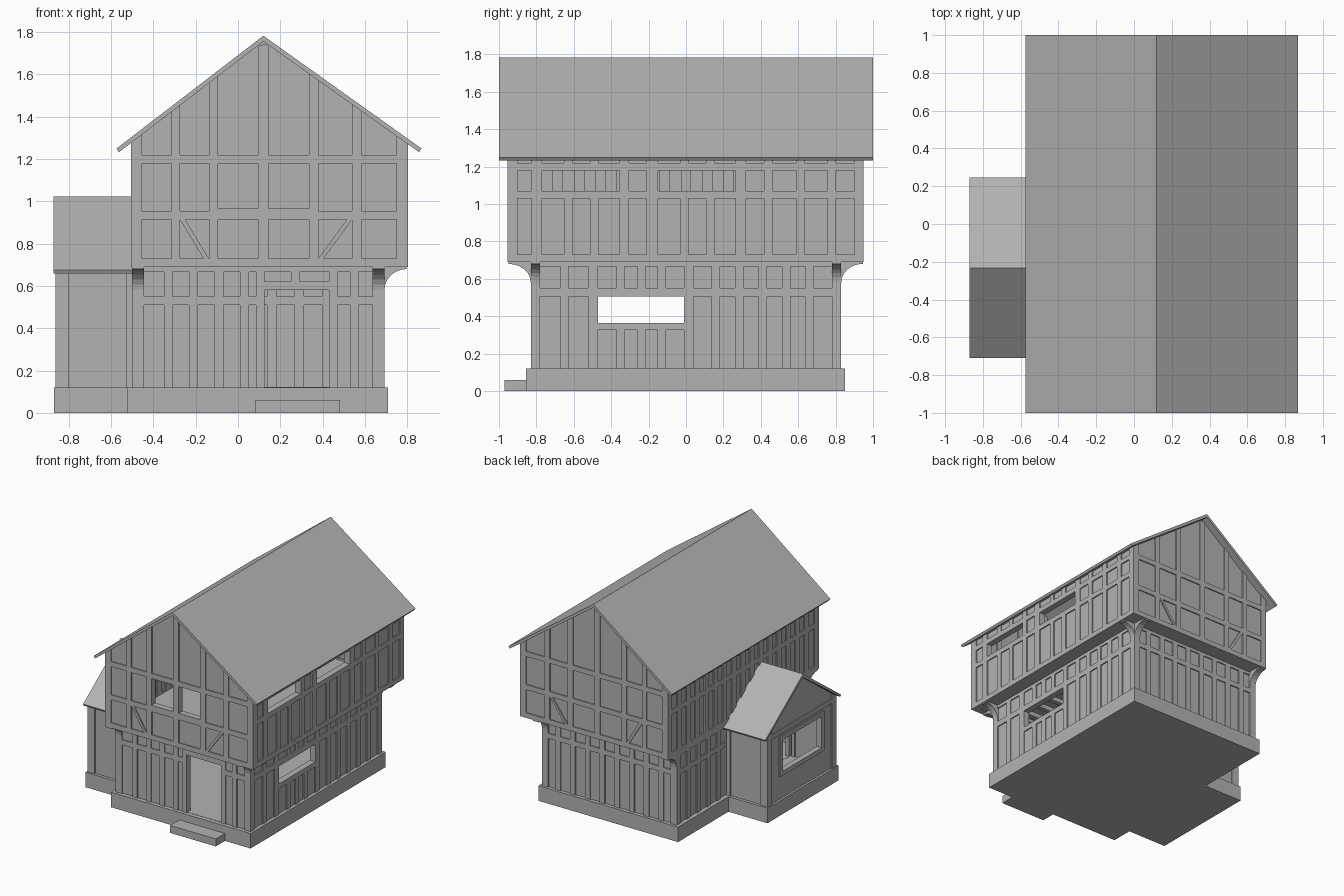
import bpy, bmesh, math
from mathutils import Vector

if "Cube" in bpy.data.objects:
    bpy.data.objects.remove(bpy.data.objects["Cube"])

XL, XR = -0.505, 0.803         # upper storey walls
YF, YB = -0.955, 0.95
LX0, LX1, LY = -0.50, 0.692, 0.83  # lower storey walls
RIDGE, TOP = 0.12, 1.783

grey = bpy.data.materials.new("mid_grey")
grey.diffuse_color = (0.45, 0.45, 0.45, 1)
grey.use_nodes = True
grey.node_tree.nodes["Principled BSDF"].inputs["Base Color"].default_value = grey.diffuse_color


def P(plane, u, v, w):
    return Vector((u, w, v)) if plane == 'front' else Vector((w, u, v))


def rect(u0, u1, z0, z1):
    return [(u0, z0), (u1, z0), (u1, z1), (u0, z1)]


def prism(bm, plane, pts, w0, w1, holes=()):
    """Extrude a 2D outline (with optional holes) from w0 to w1."""
    loops = [[bm.verts.new(P(plane, u, v, w0)) for u, v in lp] for lp in [pts, *holes]]
    if holes:
        edges = [bm.edges.new((lp[i - 1], lp[i])) for lp in loops for i in range(len(lp))]
        res = bmesh.ops.triangle_fill(bm, use_beauty=True, use_dissolve=False,
                                      edges=edges, normal=P(plane, 0, 0, 1))
        faces = [g for g in res['geom'] if isinstance(g, bmesh.types.BMFace)]
    else:
        faces = [bm.faces.new(loops[0])]
    ext = bmesh.ops.extrude_face_region(bm, geom=faces, use_keep_orig=True)
    verts = [g for g in ext['geom'] if isinstance(g, bmesh.types.BMVert)]
    bmesh.ops.translate(bm, verts=verts, vec=P(plane, 0, 0, w1 - w0))


def part(name, pieces):
    bm = bmesh.new()
    for p in pieces:
        prism(bm, *p)
    bmesh.ops.recalc_face_normals(bm, faces=bm.faces)
    me = bpy.data.meshes.new(name)
    bm.to_mesh(me)
    bm.free()
    me.materials.append(grey)
    ob = bpy.data.objects.new(name, me)
    bpy.context.collection.objects.link(ob)
    return ob


def box(name, x0, x1, y0, y1, z0, z1):
    return part(name, [('front', rect(x0, x1, z0, z1), y0, y1)])


def roof_under(x):
    return TOP - 0.024 - (0.768 * (RIDGE - x) if x < RIDGE else 0.713 * (x - RIDGE))


def studs(plane, spans, z0, top, w0, w1, holes=()):
    """Vertical timbers, interrupted at openings; top may be a roof-line function."""
    out = []
    for a, b in spans:
        ta, tb = (top(a), top(b)) if callable(top) else (top, top)
        low = z0
        for hu0, hu1, hz0, hz1 in holes:
            if hu0 < (a + b) / 2 < hu1:
                if hz0 - low > 0.02:
                    out.append((plane, rect(a, b, low, hz0), w0, w1))
                low = hz1
        out.append((plane, [(a, low), (b, low), (b, tb), (a, ta)], w0, w1))
    return out


def rails(plane, items, w0, w1):
    return [(plane, rect(*r), w0, w1) for r in items]


def even(a, b, n, w):
    return [(a + (b - a) * i / (n - 1) - w / 2, a + (b - a) * i / (n - 1) + w / 2) for i in range(n)]


def framed_wall(name, plane, outline, holes, outer, inward, timbers_fn):
    """Thin infill panel set slightly back between thicker timbers."""
    s = inward
    part(name + "_panel", [(plane, outline, outer + s * 0.009, outer + s * 0.04, [rect(*h) for h in holes])])
    part(name + "_timbers", timbers_fn(outer, outer + s * 0.05))


# Plinth and door step
box("plinth", -0.525, 0.71, -0.855, 0.85, 0, 0.12)
box("bay_plinth", -0.87, -0.52, -0.68, 0.215, 0, 0.12)
box("door_step", 0.08, 0.483, -0.97, -0.85, 0, 0.06)

# Upper floor slab and the joists below it
box("upper_floor", XL + 0.005, XR - 0.005, YF + 0.005, YB - 0.005, 0.692, 0.715)
part("floor_joists", [('front', rect(LX0 + 0.04, LX1 - 0.04, 0.655, 0.695), y - 0.018, y + 0.018)
                      for y in [-0.7 + 0.14 * i for i in range(11)]])

# Lower storey: front with door, back, right with window, left opening into the bay
door = (0.125, 0.43, 0.122, 0.58)
window = (-0.47, -0.01, 0.365, 0.505)
bay_opening = (-0.60, 0.14, 0.122, 0.62)
corner_x = [(LX0, LX0 + 0.055), (LX1 - 0.055, LX1)]
corner_y = [(-LY, -LY + 0.05), (LY - 0.05, LY)]

framed_wall("lower_front", 'front', rect(LX0, LX1, 0.12, 0.69), [door], -LY, 1,
            lambda a, b: studs('front', corner_x + even(-0.33, 0.03, 4, 0.042)
                               + [(0.085, 0.125), (0.43, 0.47), (0.53, 0.57), (0.25, 0.29)], 0.12, 0.69, a, b, [door])
            + rails('front', [(LX0, 0.125, 0.51, 0.55), (0.43, LX1, 0.51, 0.55),
                              (0.125, 0.43, 0.58, 0.62), (LX0, LX1, 0.665, 0.69)], a, b))
framed_wall("lower_back", 'front', rect(LX0, LX1, 0.12, 0.69), [], LY, -1,
            lambda a, b: studs('front', corner_x + even(-0.36, 0.55, 8, 0.045), 0.12, 0.69, a, b)
            + rails('front', [(LX0, LX1, 0.51, 0.55), (LX0, LX1, 0.665, 0.69)], a, b))
framed_wall("lower_right", 'side', rect(-LY, LY, 0.12, 0.69), [window], LX1, -1,
            lambda a, b: studs('side', corner_y + [(-0.525, -0.47), (-0.01, 0.04), (-0.672, -0.628)]
                               + even(-0.35, -0.13, 3, 0.045) + even(0.16, 0.66, 5, 0.045),
                               0.12, 0.69, a, b, [window])
            + rails('side', [(-LY, LY, 0.505, 0.55), (-0.47, -0.01, 0.325, 0.365), (-LY, LY, 0.665, 0.69)], a, b))
framed_wall("lower_left", 'side', rect(-LY, LY, 0.12, 0.69), [bay_opening], LX0, 1,
            lambda a, b: studs('side', corner_y + even(0.3, 0.68, 4, 0.045) + [(-0.74, -0.70)],
                               0.12, 0.69, a, b)
            + rails('side', [(0.14, LY, 0.51, 0.55), (-LY, -0.6, 0.51, 0.55), (-LY, LY, 0.665, 0.69)], a, b))

# Upper storey gables, front one with a pair of windows
gable = [(XL, 0.69), (XR, 0.69), (XR, roof_under(XR)), (RIDGE, roof_under(RIDGE)), (XL, roof_under(XL))]
pair = [(-0.095, 0.095, 0.965, 1.18), (0.145, 0.335, 0.965, 1.18)]
gable_studs = [(XL, -0.455), (-0.315, -0.275), (-0.138, -0.095), (0.095, 0.145),
               (0.335, 0.38), (0.54, 0.585), (0.75, XR)]


def gable_timbers(a, b):
    t = studs('front', gable_studs, 0.69, roof_under, a, b)
    t += rails('front', [(XL, XR, 0.69, 0.73), (XL, XR, 0.915, 0.955), (XL, XR, 1.18, 1.22)], a, b)
    # diagonal braces leaning outward
    t.append(('front', [(-0.275, 0.915), (-0.25, 0.915), (-0.138, 0.73), (-0.163, 0.73)], a, b))
    t.append(('front', [(0.515, 0.915), (0.54, 0.915), (0.405, 0.73), (0.38, 0.73)], a, b))
    return t


framed_wall("front_gable", 'front', gable, pair, YF, 1, gable_timbers)
framed_wall("back_gable", 'front', gable, [], YB, -1, gable_timbers)
part("front_window_sills", rails('front', [(-0.095, 0.095, 0.95, 0.967), (0.145, 0.335, 0.95, 0.967)], YF, YF + 0.05))

# Upper storey long sides, two low windows on the right
slits = [(-0.77, -0.355, 1.07, 1.18), (-0.15, 0.265, 1.07, 1.18)]
framed_wall("upper_right", 'side', rect(YF, YB, 0.69, roof_under(XR)), slits, XR, -1,
            lambda a, b: studs('side', [(YF, -0.90), (-0.825, -0.77), (-0.355, -0.305), (-0.21, -0.15),
                                        (0.265, 0.32), (0.9, YB)] + even(-0.63, -0.49, 2, 0.045)
                               + even(-0.01, 0.13, 2, 0.045) + even(0.44, 0.78, 3, 0.045),
                               0.69, roof_under(XR), a, b, slits)
            + rails('side', [(YF, YB, 0.69, 0.73), (YF, YB, 1.03, 1.07), (YF, YB, 1.18, 1.22)], a, b))
framed_wall("upper_left", 'side', rect(YF, YB, 0.69, roof_under(XL)), [], XL, 1,
            lambda a, b: studs('side', [(YF, -0.90), (0.9, YB)] + even(-0.8, 0.8, 15, 0.055),
                               0.69, roof_under(XL), a, b)
            + rails('side', [(YF, YB, 0.69, 0.73), (YF, YB, 1.03, 1.07), (YF, YB, 1.18, 1.22)], a, b))

# Main roof
el, er = -0.575, 0.868
zl, zr = roof_under(el) + 0.024, roof_under(er) + 0.024
part("main_roof", [('front', [(el, zl), (RIDGE, TOP), (er, zr), (er - 0.012, zr - 0.017),
                              (RIDGE, TOP - 0.027), (el + 0.012, zl - 0.017)], -1.0, 1.0)])


# Curved jetty brackets at the corners
def bracket(base, sign, d):
    arc = [(base + sign * d * (1 - math.cos(t)), 0.58 + 0.1 * math.sin(t))
           for t in [math.pi / 2 * i / 6 for i in range(7)]]
    return arc + [(base + sign * d, 0.695), (base - sign * 0.01, 0.695), (base - sign * 0.01, 0.58)]


pieces = [('side', bracket(s * LY, s, d), x, x + 0.055)
          for s, d in ((-1, 0.12), (1, 0.115)) for x in (LX0, LX1 - 0.055)]
pieces += [('front', bracket(LX1, 1, 0.105), y, y + 0.05) for y in (-LY, LY - 0.05)]
part("jetty_brackets", pieces)

# Side bay: window gable, two cheeks, corner posts
B0, B1, BM, BX = -0.665, 0.20, -0.2325, -0.862


def bay_under(y):
    return 0.995 - 0.725 * abs(y - BM)


bay_window = (-0.48, 0.01, 0.335, 0.585)
framed_wall("bay_gable", 'side', [(B0, 0.12), (B1, 0.12), (B1, bay_under(B1)), (BM, bay_under(BM)), (B0, bay_under(B0))],
            [bay_window], BX, 1,
            lambda a, b: studs('side', [(B0, B0 + 0.055), (B1 - 0.055, B1)], 0.12, bay_under, a, b)
            + rails('side', [(B0, B1, 0.64, 0.675)], a, b))
part("bay_window_frame", [('side', rect(-0.515, 0.045, 0.30, 0.62), BX, BX + 0.045, [rect(*bay_window)])])
for nm, y, s in (("front", B0, 1), ("back", B1, -1)):
    framed_wall("bay_" + nm, 'front', rect(BX + 0.003, LX0, 0.12, bay_under(y)), [], y, s,
                lambda a, b: studs('front', [(BX, -0.80), (-0.53, LX0)], 0.12, 0.685, a, b))

# Bay roof, running into the main wall
part("bay_roof", [('side', [(-0.71, 0.675), (BM, 1.022), (0.245, 0.675), (0.238, 0.66),
                            (BM, 0.994), (-0.703, 0.66)], -0.872, XL + 0.03)])
